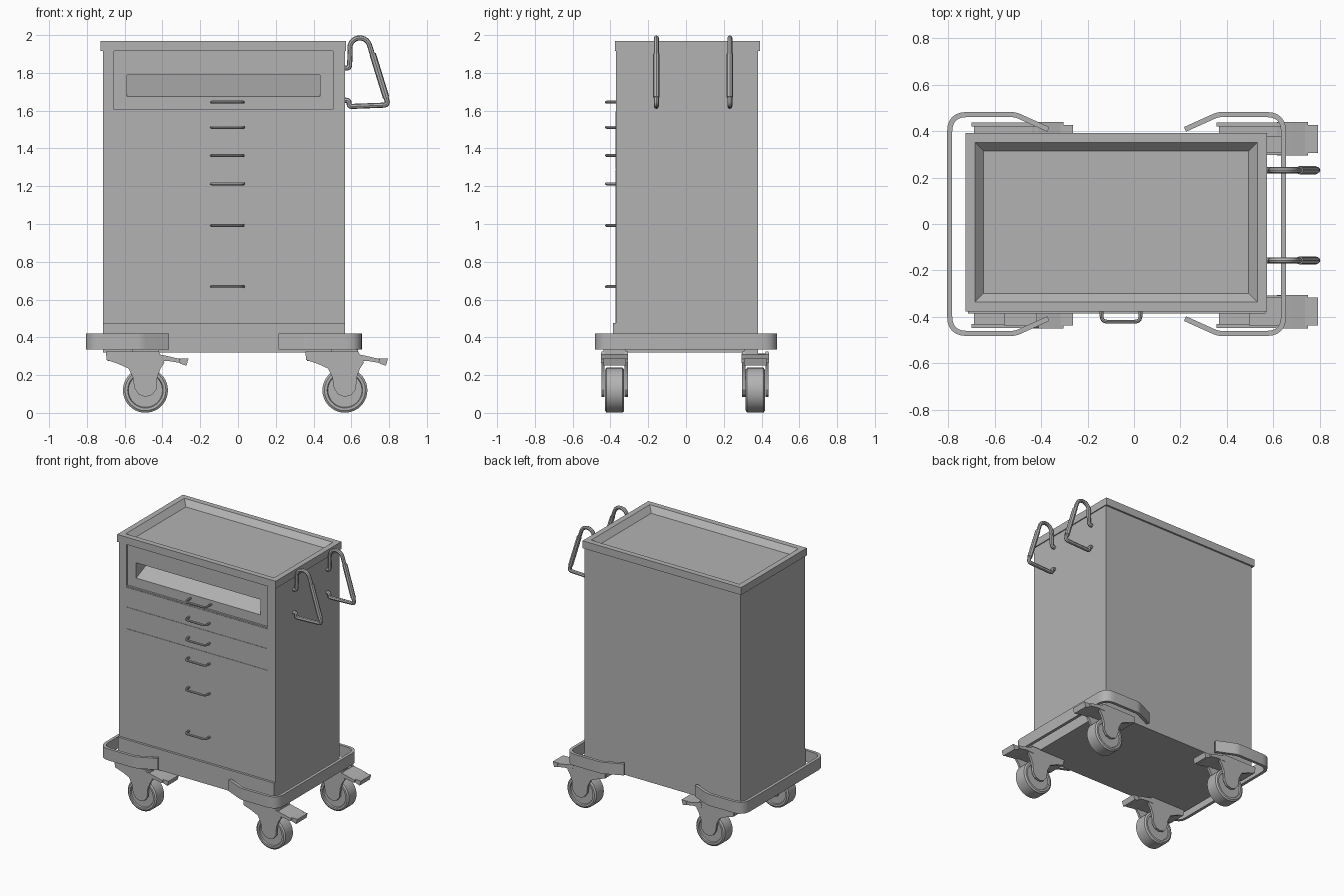
import bpy, bmesh, math
from mathutils import Vector

if "Cube" in bpy.data.objects:
    bpy.data.objects.remove(bpy.data.objects["Cube"])


def finish(name, bm, smooth=False):
    bmesh.ops.recalc_face_normals(bm, faces=bm.faces)
    me = bpy.data.meshes.new(name)
    bm.to_mesh(me)
    bm.free()
    ob = bpy.data.objects.new(name, me)
    bpy.context.collection.objects.link(ob)
    if smooth:
        shade(ob)
    return ob


def shade(ob):
    bpy.ops.object.select_all(action='DESELECT')
    ob.select_set(True)
    bpy.context.view_layer.objects.active = ob
    bpy.ops.object.shade_smooth_by_angle(angle=math.radians(30))


def box_bm(x0, x1, y0, y1, z0, z1):
    bm = bmesh.new()
    bmesh.ops.create_cube(bm, size=1)
    for v in bm.verts:
        v.co = ((x0 + x1) / 2 + v.co.x * (x1 - x0), (y0 + y1) / 2 + v.co.y * (y1 - y0),
                (z0 + z1) / 2 + v.co.z * (z1 - z0))
    return bm


def box(name, *b):
    return finish(name, box_bm(*b))


def prism(name, pts, vec, smooth=False):
    """Polygon extruded along vec."""
    bm = bmesh.new()
    f = bm.faces.new([bm.verts.new(p) for p in pts])
    r = bmesh.ops.extrude_face_region(bm, geom=[f])
    bmesh.ops.translate(bm, vec=vec, verts=[v for v in r['geom'] if isinstance(v, bmesh.types.BMVert)])
    return finish(name, bm, smooth)


def fillet(pts, radius, n=6):
    """Round the inner corners of a polyline; radius is one number or one per corner."""
    pts = [Vector(p) for p in pts]
    radii = radius if isinstance(radius, list) else [radius] * (len(pts) - 2)
    out = [pts[0]]
    for a, b, c, rad in zip(pts, pts[1:], pts[2:], radii):
        r = min(rad, (a - b).length * .48, (c - b).length * .48)
        p, q = b + (a - b).normalized() * r, b + (c - b).normalized() * r
        for i in range(n + 1):
            t = i / n
            out.append(p * (1 - t) ** 2 + b * 2 * t * (1 - t) + q * t * t)
    return out + [pts[-1]]


def tube(name, pts, r):
    cu = bpy.data.curves.new(name, 'CURVE')
    cu.dimensions = '3D'
    cu.bevel_depth = r
    cu.bevel_resolution = 2
    cu.use_fill_caps = True
    sp = cu.splines.new('POLY')
    sp.points.add(len(pts) - 1)
    for p, co in zip(sp.points, pts):
        p.co = (*co, 1)
    ob = bpy.data.objects.new(name, cu)
    bpy.context.collection.objects.link(ob)
    bpy.ops.object.select_all(action='DESELECT')
    ob.select_set(True)
    bpy.context.view_layer.objects.active = ob
    bpy.ops.object.convert(target='MESH')
    shade(bpy.context.view_layer.objects.active)


# Cabinet body with recessed header, pocket drawer face and sloped pocket
FRONT, L, R = -0.37, -0.656, 0.503
body = box("cabinet_body", -0.715, 0.566, FRONT, 0.38, 0.32, 1.93)
cutters = [
    box("header_cutter", L, R, -0.5, FRONT + 0.012, 1.78, 1.915),
    box("pocket_face_cutter", L, R, -0.5, FRONT + 0.015, 1.605, 1.79),
    prism("pocket_cutter", [(-0.587, -0.5, 1.675), (-0.587, FRONT + 0.015, 1.675),
                            (-0.587, -0.09, 1.789), (-0.587, -0.5, 1.789)], (1.021, 0, 0)),
]
for c in cutters:
    m = body.modifiers.new(c.name, 'BOOLEAN')
    m.operation = 'DIFFERENCE'
    m.solver = 'EXACT'
    m.object = c
    bpy.context.view_layer.objects.active = body
    bpy.ops.object.modifier_apply(modifier=m.name)
for c in cutters:
    bpy.data.objects.remove(c)

# Top tray with sloped inner walls
bm = box_bm(-0.727, 0.573, -0.377, 0.393, 1.915, 1.97)
top = max(bm.faces, key=lambda f: f.calc_center_median().z)
for t in (0.041, 0.042):
    bmesh.ops.inset_region(bm, faces=[top], thickness=t, use_even_offset=True)
bmesh.ops.translate(bm, verts=top.verts, vec=(0, 0, -0.045))
finish("top_tray", bm)

# Plinth strip under the drawers
box("base_plinth", -0.715, 0.566, -0.387, 0.38, 0.32, 0.475)

# Drawer fronts, almost flush
seams = [1.597, 1.45, 1.29, 0.476]
for i, (zt, zb) in enumerate(zip(seams, seams[1:])):
    box(f"drawer_front_{i + 1}", L, R, FRONT - 0.003, FRONT + 0.02, zb + 0.001, zt - 0.001)

# Drawer handles
for i, z in enumerate([1.645, 1.512, 1.363, 1.213, 0.992, 0.668]):
    pts = [(-0.14, FRONT + 0.02, z), (-0.14, -0.421, z), (0.028, -0.421, z), (0.028, FRONT + 0.02, z)]
    tube(f"drawer_handle_{i + 1}", fillet(pts, 0.025), 0.008)

# Wrap-around bumper rails, mirrored about the cabinet centre
half = [(-0.37, 0.408), (-0.512, 0.472), (-0.795, 0.472)]
path = fillet([(x, y, 0) for x, y in half] + [(x, -y, 0) for x, y in reversed(half)],
              [0.02, 0.075, 0.075, 0.02])
for name, s in (("left_bumper", 1), ("right_bumper", -1)):
    bm = bmesh.new()
    cols = []
    for p in path:
        x = p.x if s > 0 else -0.15 - p.x
        cols.append([bm.verts.new((x, p.y, z)) for z in (0.335, 0.42)])
    for a, b in zip(cols, cols[1:]):
        bm.faces.new((a[0], b[0], b[1], a[1]))
    ob = finish(name, bm, True)
    m = ob.modifiers.new("thickness", 'SOLIDIFY')
    m.thickness = 0.022
    m.offset = 0
    m.use_even_offset = True
    bpy.context.view_layer.objects.active = ob
    bpy.ops.object.modifier_apply(modifier=m.name)
    shade(ob)

# Side hanging hooks with grip sleeves
hook = [(0.555, 1.655), (0.588, 1.655), (0.588, 1.622), (0.796, 1.63), (0.697, 1.95)]
arch = [(0.645 + 0.053 * math.cos(a), 1.933 + 0.052 * math.sin(a))
        for a in [math.radians(18 + 162 * i / 10) for i in range(11)]]
for name, y in (("front_hook", -0.157), ("back_hook", 0.232)):
    lower = fillet([(x, y, z) for x, z in hook], 0.025)
    upper = [Vector((x, y, z)) for x, z in arch]
    tail = fillet([(0.594, y, 1.92), (0.59, y, 1.825), (0.555, y, 1.825)], 0.025)
    tube(name, lower[:-1] + upper + tail, 0.0135)
    tube(name + "_grip", [(0.784, y, 1.67), (0.713, y, 1.9)], 0.0175)

# Casters: wheel, fork cheeks, bridge, mount and brake pedal
cheek = [(-.21, .325), (-.205, .28), (-.145, .26), (-.09, .235), (-.067, .19), (-.058, .13), (-.035, .097),
         (0, .085), (.035, .095), (.058, .125), (.063, .19), (.08, .235), (.10, .265), (.07, .325)]
pedal = [(.05, .315), (.12, .3), (.185, .285), (.18, .265), (.12, .275), (.06, .272)]
pedal_tip = [(.17, .288), (.228, .287), (.217, .25), (.185, .26)]
tyre = [(-.042, 0), (-.042, .09), (-.051, .094), (-.051, .108), (-.043, .119)]
tyre += [(-y, r) for y, r in reversed(tyre)]


def xz(prof, cx, y):
    return [(cx + x, y, z) for x, z in prof]


for side, cx in (("left", -0.49), ("right", 0.566)):
    for end, cy in (("front", -0.378), ("back", 0.367)):
        n = f"{end}_{side}_"
        bm = bmesh.new()
        vs = [bm.verts.new((0, y, r)) for y, r in tyre]
        es = [bm.edges.new(p) for p in zip(vs, vs[1:])]
        bmesh.ops.spin(bm, geom=vs + es, cent=(0, 0, 0), axis=(0, 1, 0), angle=math.tau,
                       steps=40, use_merge=True)
        bmesh.ops.remove_doubles(bm, verts=bm.verts, dist=1e-5)
        bmesh.ops.translate(bm, verts=bm.verts, vec=(cx, cy, 0.12))
        finish(n + "wheel", bm, True)
        for k, y in (("front", -0.07), ("back", 0.053)):
            prism(n + k + "_fork", xz(cheek, cx, cy + y), (0, 0.017, 0), True)
        box(n + "fork_bridge", cx - 0.2, cx + 0.075, cy - 0.06, cy + 0.06, 0.275, 0.312)
        box(n + "caster_mount", cx - 0.07, cx + 0.07, cy - 0.06, min(cy + 0.06, 0.38), 0.305, 0.335)
        prism(n + "brake_pedal", xz(pedal, cx, cy - 0.072), (0, 0.144, 0))
        prism(n + "brake_pedal_tip", xz(pedal_tip, cx, cy - 0.06), (0, 0.12, 0))

# Mid-grey paint on every part
paint = bpy.data.materials.new("grey_paint")
paint.diffuse_color = (0.45, 0.45, 0.45, 1)
paint.use_nodes = True
paint.node_tree.nodes["Principled BSDF"].inputs["Base Color"].default_value = paint.diffuse_color
for ob in bpy.data.objects:
    ob.data.materials.clear()
    ob.data.materials.append(paint)
